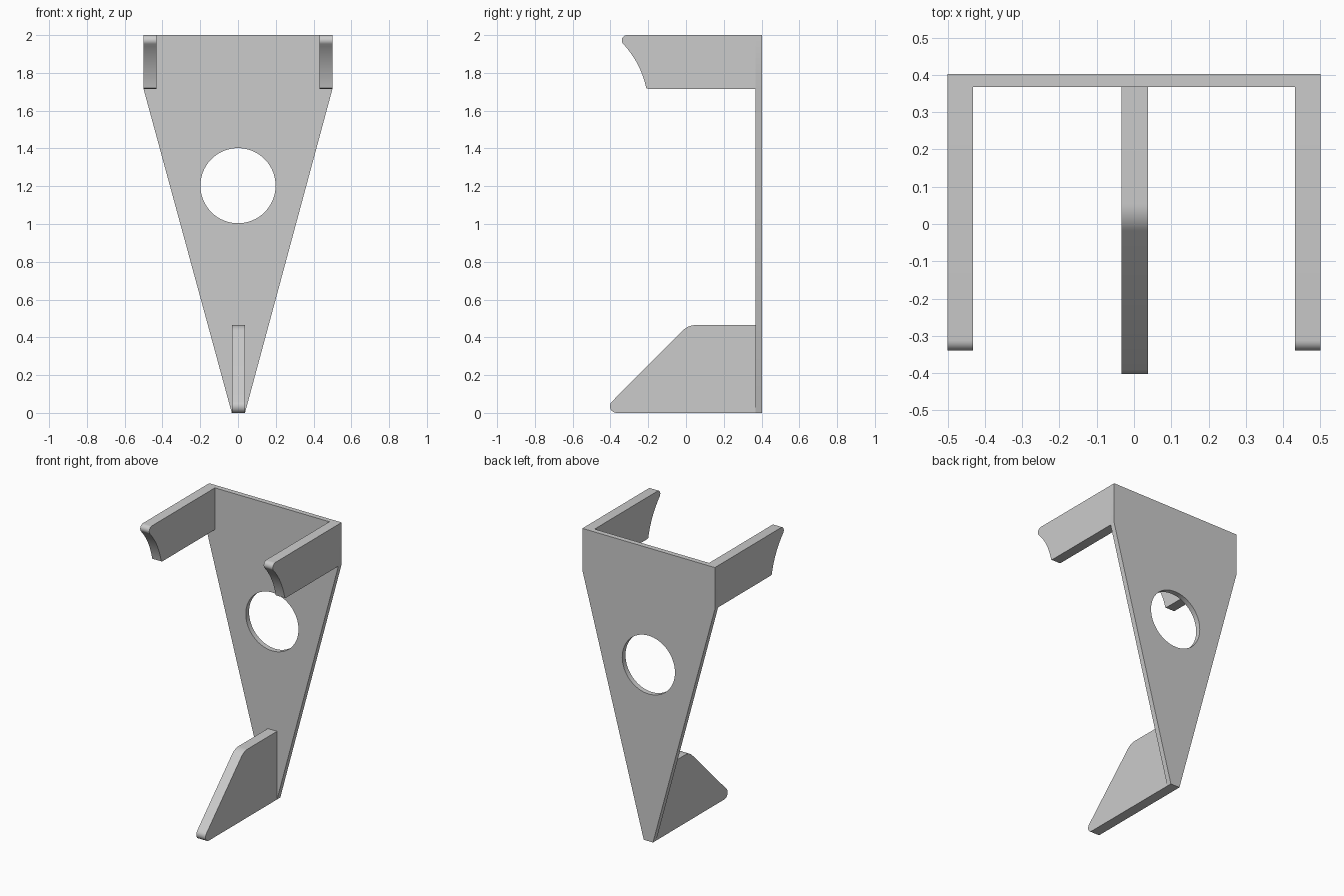
import bpy, bmesh
from math import cos, sin, radians
from mathutils import Vector

if "Cube" in bpy.data.objects:
    bpy.data.objects.remove(bpy.data.objects["Cube"])

PLATE_FRONT, PLATE_BACK = 0.368, 0.403


def arc(cx, cy, r, a0, a1, n):
    """Points on a circular arc, angles in degrees."""
    return [(cx + r * cos(radians(a0 + (a1 - a0) * i / n)),
             cy + r * sin(radians(a0 + (a1 - a0) * i / n))) for i in range(n + 1)]


def prism(name, profile, axis, start, end):
    """Extrude a flat profile along x (profile is y,z) or y (profile is x,z)."""
    place = {'x': lambda p: (start, p[0], p[1]),
             'y': lambda p: (p[0], start, p[1])}[axis]
    bm = bmesh.new()
    face = bm.faces.new([bm.verts.new(place(p)) for p in profile])
    out = bmesh.ops.extrude_face_region(bm, geom=[face], use_keep_orig=True)
    move = Vector((end - start, 0, 0) if axis == 'x' else (0, end - start, 0))
    bmesh.ops.translate(bm, vec=move,
                        verts=[g for g in out['geom'] if isinstance(g, bmesh.types.BMVert)])
    bmesh.ops.recalc_face_normals(bm, faces=bm.faces)
    mesh = bpy.data.meshes.new(name)
    bm.to_mesh(mesh)
    bm.free()
    ob = bpy.data.objects.new(name, mesh)
    bpy.context.collection.objects.link(ob)
    return ob


def select_only(ob):
    bpy.ops.object.select_all(action='DESELECT')
    ob.select_set(True)
    bpy.context.view_layer.objects.active = ob


# Tapered back plate
plate = prism("back_plate",
              [(-0.5, 2), (0.5, 2), (0.5, 1.715), (0.037, 0), (-0.033, 0), (-0.5, 1.715)],
              'y', PLATE_FRONT, PLATE_BACK)

# Round hole through the plate
cutter = prism("hole_cutter", arc(0, 1.203, 0.199, 0, 354.375, 63), 'y', 0.3, 0.5)
cut = plate.modifiers.new("hole", 'BOOLEAN')
cut.operation, cut.solver, cut.object = 'DIFFERENCE', 'EXACT', cutter
select_only(plate)
bpy.ops.object.modifier_apply(modifier=cut.name)
bpy.data.objects.remove(cutter)

# Two upper arms with a concave front end and rounded tip
arm_profile = ([(PLATE_FRONT, 1.715), (-0.2, 1.715)]
               + arc(-0.69, 1.618, 0.49, 12, 43.1, 16)
               + arc(-0.312, 1.972, 0.028, 223.1, 90, 10)[1:]
               + [(PLATE_FRONT, 2)])
arms = [prism(side + "_arm", arm_profile, 'x', s * 0.432, s * 0.5)
        for side, s in (("left", -1), ("right", 1))]

# Lower fin with a sloped, rounded front edge
fin_profile = ([(PLATE_FRONT, 0), (PLATE_FRONT, 0.465)]
               + arc(0.053, 0.365, 0.1, 90, 135, 8)
               + arc(-0.3675, 0.035, 0.035, 135, 270, 12))
fin = prism("lower_fin", fin_profile, 'x', -0.033, 0.037)

# Smooth the curved faces, keep the edges sharp
for ob in [plate, fin] + arms:
    select_only(ob)
    bpy.ops.object.shade_smooth_by_angle(angle=radians(25))
